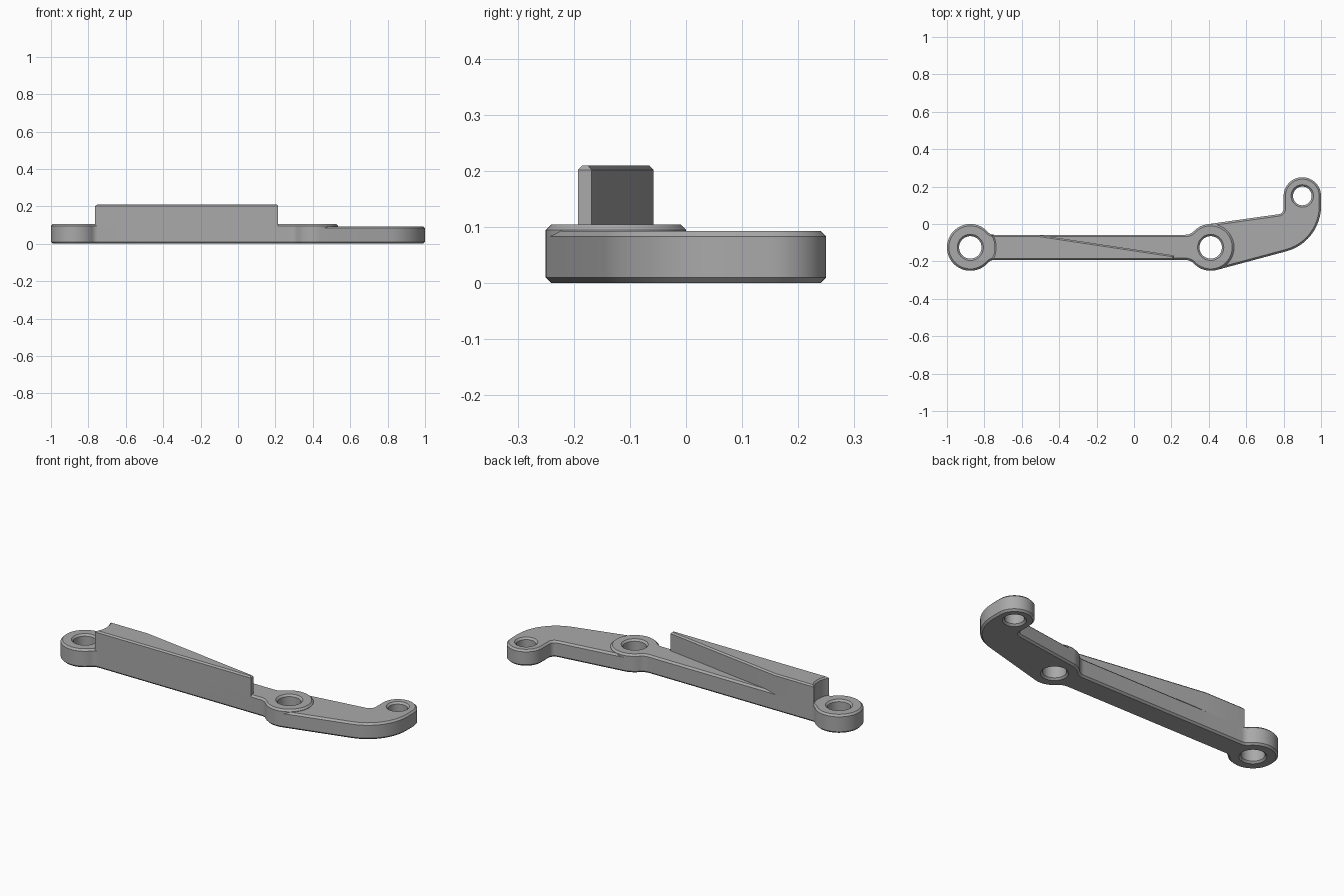
import bpy, bmesh
from math import sin, cos, tan, pi, radians, atan2, sqrt, hypot
from mathutils import Vector

cube = bpy.data.objects.get("Cube")
if cube:
    bpy.data.objects.remove(cube, do_unlink=True)

# Single metal colour
GREY = (0.4, 0.4, 0.4, 1)
metal = bpy.data.materials.new("plain grey metal")
metal.use_nodes = True
metal.diffuse_color = GREY
metal.node_tree.nodes["Principled BSDF"].inputs["Base Color"].default_value = GREY


def arc(c, r, a0, a1):
    """Points on an arc; a1 < a0 runs clockwise."""
    n = max(4, int(abs(a1 - a0) / radians(6)))
    return [Vector((c[0] + r * cos(a0 + (a1 - a0) * i / n),
                    c[1] + r * sin(a0 + (a1 - a0) * i / n))) for i in range(n + 1)]


def hole(c, r):
    return arc(c, r, 2 * pi, 0)


def fillet(before, corner, after, r):
    """Arc that rounds a corner between two straight edges."""
    p = Vector(corner)
    d0 = (Vector(before) - p).normalized()
    d1 = (Vector(after) - p).normalized()
    half = d0.angle(d1) / 2
    c = p + (d0 + d1).normalized() * r / sin(half)
    s, e = (p + d * r / tan(half) - c for d in (d0, d1))
    a = atan2(s.y, s.x)
    turn = (atan2(e.y, e.x) - a + pi) % (2 * pi) - pi
    return arc(c, r, a, a + turn)


def clean(loop):
    """Drop repeated points where arcs meet."""
    return [p for i, p in enumerate(loop) if (p - loop[i - 1]).length > 1e-4]


def inset(loop, d):
    """Shift a loop toward its left side, which is the solid side."""
    out = []
    for i, p in enumerate(loop):
        e0 = (p - loop[i - 1]).normalized()
        e1 = (loop[(i + 1) % len(loop)] - p).normalized()
        n0, n1 = Vector((-e0.y, e0.x)), Vector((-e1.y, e1.x))
        out.append(p + (n0 + n1) * d / (1 + n0.dot(n1)))
    return out


def prism(name, loops, z0, z1, low, high):
    """Chamfered plate: first loop is the outline, others are holes."""
    layers = [(z0, low), (z0 + low, 0)] if low else [(z0, 0)]
    layers += [(z1 - high, 0), (z1, high)]
    bm = bmesh.new()
    caps = [[], []]
    for loop in map(clean, loops):
        rings = [[bm.verts.new((p.x, p.y, z)) for p in inset(loop, d)] for z, d in layers]
        n = len(loop)
        for a, b in zip(rings, rings[1:]):
            for i in range(n):
                j = (i + 1) % n
                bm.faces.new((a[i], a[j], b[j], b[i]))
        for cap, ring in zip(caps, (rings[0], rings[-1])):
            cap += [bm.edges.get((ring[i - 1], ring[i])) for i in range(n)]
    for cap in caps:
        bmesh.ops.triangle_fill(bm, edges=cap, use_beauty=True)
    bmesh.ops.recalc_face_normals(bm, faces=bm.faces)
    mesh = bpy.data.meshes.new(name)
    bm.to_mesh(mesh)
    bm.free()
    mesh.materials.append(metal)
    obj = bpy.data.objects.new(name, mesh)
    bpy.context.collection.objects.link(obj)
    bpy.ops.object.select_all(action='DESELECT')
    obj.select_set(True)
    bpy.context.view_layer.objects.active = obj
    bpy.ops.object.shade_smooth_by_angle(angle=radians(30))
    return obj


EYE, PIVOT, TIP = (-0.875, -0.125), (0.41, -0.125), (0.9, 0.15)
R, HALF, TIP_R = 0.125, 0.0675, 0.1
CHAMFER, TOP = 0.01, 0.105
eye_hole, pivot_hole, tip_hole = hole(EYE, 0.06), hole(PIVOT, 0.06), hole(TIP, 0.05)


def neck(f):
    """Distance along the bar and angle of a fillet between ring and bar."""
    dx = sqrt((R + f) ** 2 - (HALF + f) ** 2)
    return dx, atan2(HALF + f, dx)


# Straight bar with a ring at each end
f, g = 0.045, 0.06
fx, fa = neck(f)
gx, ga = neck(g)
outline = arc(EYE, R, fa, 2 * pi - fa)
outline += arc((EYE[0] + fx, EYE[1] - HALF - f), f, pi - fa, pi / 2)
outline += arc((PIVOT[0] - gx, PIVOT[1] - HALF - g), g, pi / 2, ga)
outline += arc(PIVOT, R, ga - pi, pi - ga)
outline += arc((PIVOT[0] - gx, PIVOT[1] + HALF + g), g, -ga, -pi / 2)
outline += arc((EYE[0] + fx, EYE[1] + HALF + f), f, -pi / 2, fa - pi)
prism("main_bar", [outline, eye_hole, pivot_hole], 0, TOP, CHAMFER, CHAMFER)

# Bent arm, slightly thinner, wrapping the pivot ring
low_a, high_a, wrap = radians(-75), radians(98), radians(120)
lower = arc(PIVOT, R, -wrap, low_a)
upper = arc(PIVOT, R, high_a, wrap)
right_x, left_x = TIP[0] + TIP_R, TIP[0] - TIP_R
outer = (right_x, lower[-1].y + (right_x - lower[-1].x) * tan(low_a + pi / 2))
inner = (left_x, upper[0].y + (left_x - upper[0].x) * tan(high_a - pi / 2))
outline = lower + fillet(lower[-1], outer, (right_x, TIP[1]), 0.25)
outline += arc(TIP, TIP_R, 0, pi)
outline += fillet((left_x, TIP[1]), inner, upper[0], 0.03)
outline += upper + arc(PIVOT, 0.09, wrap, -wrap)
prism("bent_arm", [outline, tip_hole], 0, 0.093, CHAMFER, CHAMFER)

# Tapered upright wall, hollowed at its end to clear the ring
clear = 0.13
a = atan2(HALF, sqrt(clear ** 2 - HALF ** 2))
front, back = EYE[1] - HALF, EYE[1] + HALF
outline = arc(EYE, clear, a, -a)
outline += [Vector(p) for p in ((0.215, front), (0.215, -0.168), (-0.52, back))]
prism("tapered_wall", [outline], 0.05, 0.21, 0, 0.008)
